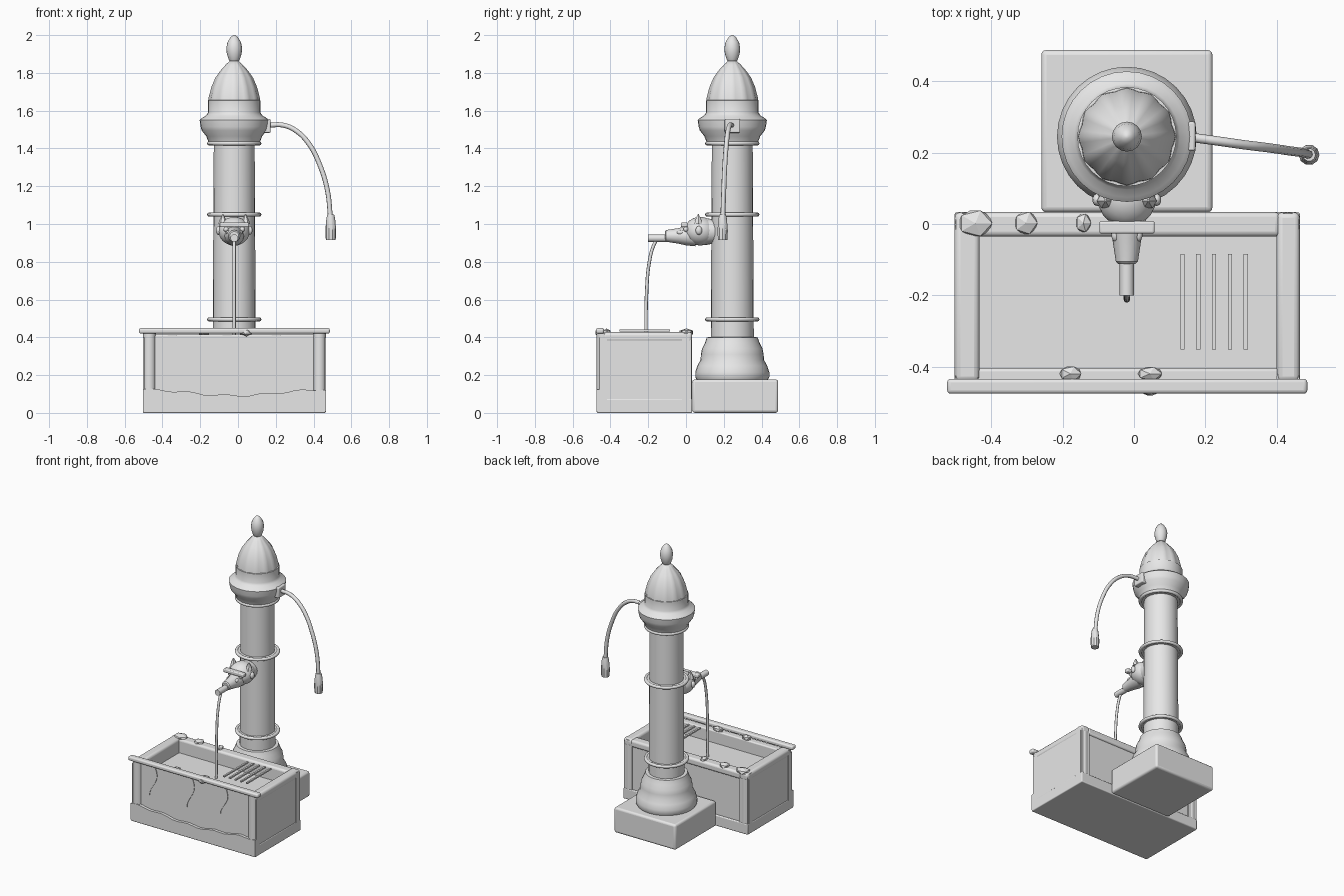
import bpy, bmesh, math
from mathutils import Vector

if "Cube" in bpy.data.objects:
    bpy.data.objects.remove(bpy.data.objects["Cube"])

stone = bpy.data.materials.new("stone grey")
stone.diffuse_color = (0.8, 0.8, 0.8, 1)
stone.use_nodes = True
stone.node_tree.nodes["Principled BSDF"].inputs["Base Color"].default_value = stone.diffuse_color
CX, CY = -0.02, 0.245   # column axis


def finish(name, bm, bevel=0, angle=35):
    bmesh.ops.recalc_face_normals(bm, faces=bm.faces)
    me = bpy.data.meshes.new(name)
    bm.to_mesh(me)
    bm.free()
    me.materials.append(stone)
    ob = bpy.data.objects.new(name, me)
    bpy.context.collection.objects.link(ob)
    if bevel:
        m = ob.modifiers.new("bevel", 'BEVEL')
        m.width, m.segments = bevel, 3
    bpy.ops.object.select_all(action='DESELECT')
    ob.select_set(True)
    bpy.context.view_layer.objects.active = ob
    bpy.ops.object.shade_smooth_by_angle(angle=math.radians(angle))
    return ob


def box(name, x0, x1, y0, y1, z0, z1, bevel=0):
    bm = bmesh.new()
    bmesh.ops.create_cube(bm, size=1)
    for v in bm.verts:
        v.co = ((x0 + x1) / 2 + v.co.x * (x1 - x0),
                (y0 + y1) / 2 + v.co.y * (y1 - y0),
                (z0 + z1) / 2 + v.co.z * (z1 - z0))
    return finish(name, bm, bevel)


def lathe(name, profile, n=32, at=(CX, CY, 0), axis='Z', lobes=None, angle=35):
    """Spin (radius, height) points about an axis; lobes scallops the outline."""
    bm = bmesh.new()
    rings = []
    for r, h in profile:
        ring = []
        for i in range(n):
            a = 2 * math.pi * i / n
            k = r * (1 + (lobes[1] * math.cos(lobes[0] * a) if lobes else 0))
            p = Vector((k * math.cos(a), k * math.sin(a), h))
            if axis == 'Y':
                p = Vector((p.x, h, p.y))
            ring.append(bm.verts.new(p + Vector(at)))
        rings.append(ring)
    for a, b in zip(rings, rings[1:]):
        for i in range(n):
            j = (i + 1) % n
            bm.faces.new((a[i], a[j], b[j], b[i]))
    bm.faces.new(rings[0])
    bm.faces.new(rings[-1])
    return finish(name, bm, angle=angle)


def ring(name, radius, tube, z, n=40, m=8):
    bm = bmesh.new()
    g = [[bm.verts.new((CX + (radius + tube * math.cos(b)) * math.cos(a),
                        CY + (radius + tube * math.cos(b)) * math.sin(a),
                        z + tube * math.sin(b)))
          for b in (2 * math.pi * j / m for j in range(m))]
         for a in (2 * math.pi * i / n for i in range(n))]
    for i in range(n):
        for j in range(m):
            p, q, k = g[i], g[(i + 1) % n], (j + 1) % m
            bm.faces.new((p[j], q[j], q[k], p[k]))
    finish(name, bm, angle=60)


def tube(name, points, radius):
    cu = bpy.data.curves.new(name, 'CURVE')
    cu.dimensions = '3D'
    cu.bevel_depth, cu.bevel_resolution, cu.use_fill_caps = radius, 2, True
    cu.resolution_u = 6
    sp = cu.splines.new('BEZIER')
    sp.bezier_points.add(len(points) - 1)
    for bp, p in zip(sp.bezier_points, points):
        bp.co = p
        bp.handle_left_type = bp.handle_right_type = 'AUTO'
    cu.materials.append(stone)
    ob = bpy.data.objects.new(name, cu)
    bpy.context.collection.objects.link(ob)


def ball(name, at, size, sub=3, angle=60):
    bm = bmesh.new()
    bmesh.ops.create_icosphere(bm, subdivisions=sub, radius=1)
    for v in bm.verts:
        v.co = [c + s * p for c, s, p in zip(at, size, v.co)]
    finish(name, bm, angle=angle)


def prism(name, outline, y0, y1):
    """Extrude an (x, z) outline along y."""
    bm = bmesh.new()
    f = bm.faces.new([bm.verts.new((x, y0, z)) for x, z in outline])
    ext = bmesh.ops.extrude_face_region(bm, geom=[f])
    for v in ext['geom']:
        if isinstance(v, bmesh.types.BMVert):
            v.co.y = y1
    finish(name, bm)


# Column: block, pedestal, shaft, rings, capital, dome, finial
box("column_block", -0.26, 0.22, 0.033, 0.488, 0, 0.177, 0.014)
lathe("pedestal", [(0.185, 0.17), (0.196, 0.19), (0.196, 0.215), (0.185, 0.25),
                   (0.168, 0.28), (0.166, 0.31), (0.16, 0.34), (0.145, 0.37),
                   (0.135, 0.4), (0.1, 0.402)])
lathe("shaft", [(0.114, 0.39), (0.108, 1.45)], 24)
for i, z in enumerate((0.495, 1.05, 1.427)):
    ring("shaft_ring_%d" % (i + 1), 0.133, 0.011, z)
    lathe("ring_collar_%d" % (i + 1), [(0.126, z - 0.007), (0.126, z + 0.007)])
lathe("capital", [(0.12, 1.432), (0.137, 1.436), (0.148, 1.465), (0.172, 1.495),
                  (0.178, 1.515), (0.183, 1.55), (0.17, 1.562), (0.148, 1.575),
                  (0.139, 1.59), (0.139, 1.655), (0.12, 1.657)])
lathe("dome", [(0.135, 1.64), (0.132, 1.67), (0.118, 1.725), (0.097, 1.775),
               (0.073, 1.81), (0.045, 1.842), (0.022, 1.865)],
      48, lobes=(12, 0.025), angle=50)
lathe("finial", [(0.02, 1.855), (0.029, 1.87), (0.039, 1.9), (0.042, 1.93),
                 (0.036, 1.962), (0.02, 1.988), (0.006, 2.0)], 16, angle=60)

# Side arm with hanging nozzle
box("arm_bracket", 0.13, 0.172, 0.205, 0.287, 1.483, 1.556, 0.006)
tube("arm_pipe", [(0.16, 0.243, 1.523), (0.24, 0.232, 1.523), (0.31, 0.222, 1.492),
                  (0.375, 0.214, 1.425), (0.43, 0.206, 1.32), (0.473, 0.2, 1.18),
                  (0.49, 0.195, 1.03)], 0.013)
lathe("arm_nozzle", [(0.018, 1.05), (0.023, 1.03), (0.029, 0.965), (0.026, 0.915)],
      10, at=(0.491, 0.194, 0))

# Basin: floor, plinth, walls, corner posts and rims
X0, X1, Y0, Y1 = -0.503, 0.465, -0.473, 0.033
box("basin_floor", X0 + 0.03, X1 - 0.03, Y0 + 0.03, Y1 - 0.03, 0.012, 0.33)
box("basin_plinth", X0, X1, Y0, Y1, 0, 0.075, 0.006)
box("left_wall", X0 + 0.003, -0.433, Y0 + 0.025, Y1 - 0.003, 0.07, 0.4)
box("right_wall", 0.4, X1 - 0.003, Y0 + 0.025, Y1 - 0.003, 0.07, 0.4)
box("front_wall", X0 + 0.03, X1 - 0.03, Y0 + 0.02, -0.405, 0.07, 0.415, 0.008)
box("back_wall", X0 + 0.03, X1 - 0.03, -0.035, Y1 - 0.012, 0.07, 0.4)
box("left_rim", X0, -0.433, Y0 + 0.03, Y1, 0.375, 0.427, 0.016)
box("right_rim", 0.4, X1, Y0 + 0.03, Y1, 0.375, 0.427, 0.016)
box("back_rim", -0.45, 0.41, -0.035, Y1, 0.375, 0.424, 0.014)
box("front_rail", -0.524, 0.486, -0.476, -0.434, 0.42, 0.449, 0.01)
for side, x in (("left", X0 + 0.034), ("right", X1 - 0.034)):
    for end, y in (("front", Y0 + 0.034), ("back", Y1 - 0.034)):
        lathe("%s_%s_post" % (side, end), [(0.034, 0.06), (0.034, 0.421)], 16, at=(x, y, 0))
        box("%s_%s_post_side" % (side, end), min(x, math.copysign(0.484, x) - 0.019),
            max(x, math.copysign(0.484, x) - 0.019), y - 0.02, y + 0.02, 0.06, 0.4)

# Worn ledge with a wavy top edge along the front
wave = [(X0 + (X1 - X0) * i / 24,
         0.108 + 0.016 * math.cos(i * math.pi / 12) + 0.006 * math.sin(i * 1.3))
        for i in range(25)]
prism("front_ledge", [(X0, 0.01)] + wave + [(X1, 0.01)], Y0, Y0 + 0.05)

# Water streaks on the front face
for k, (x, low) in enumerate(((-0.35, 0.21), (-0.06, 0.2), (0.2, 0.22))):
    left, right = [], []
    for i in range(9):
        t = i / 8
        mid, w = x + 0.022 * math.sin(t * 5), 0.022 * (1 - t) + 0.003
        z = 0.415 + (low - 0.415) * t
        left.append((mid - w, z))
        right.append((mid + w, z))
    prism("water_streak_%d" % (k + 1), left + right[::-1], Y0 + 0.016, Y0 + 0.022)

# Grille bars above the water
for i in range(5):
    x = 0.136 + 0.0443 * i
    box("grille_bar_%d" % (i + 1), x - 0.006, x + 0.006, -0.352, -0.084, 0.431, 0.441)

# Loose stones on the rims
for i, (x, y, r, ry) in enumerate(((-0.445, 0.002, 0.053, 0.042), (-0.303, 0.003, 0.036, 0.036),
                                   (-0.142, 0.003, 0.024, 0.03), (-0.178, -0.42, 0.034, 0.024),
                                   (0.045, -0.42, 0.038, 0.022), (0.045, -0.465, 0.03, 0.018))):
    ball("rim_stone_%d" % (i + 1), (x, y, 0.426), (r, ry, 0.021), 1, 5)

# Animal head spout
ball("head", (CX, 0.075, 0.962), (0.083, 0.085, 0.076))
lathe("head_collar", [(0.06, 0.17), (0.072, 0.1), (0.066, 0.08)], 20, (CX, 0, 0.96), 'Y')
lathe("snout", [(0.055, 0.05), (0.05, 0.0), (0.041, -0.04), (0.031, -0.105), (0.024, -0.112)],
      12, (CX, 0, 0.937), 'Y')
lathe("spout_pipe", [(0.02, -0.08), (0.02, -0.2)], 16, (CX, 0, 0.925), 'Y')
box("brow", -0.097, 0.058, -0.027, 0.008, 0.983, 1.008, 0.006)
for side, s in (("left", -1), ("right", 1)):
    ball(side + "_eye", (CX + s * 0.043, 0.0, 0.972), (0.014, 0.014, 0.014), 2)
    ball(side + "_cheek", (CX + s * 0.083, 0.068, 0.966), (0.014, 0.018, 0.024), 2)
    ball(side + "_nostril", (CX + s * 0.032, -0.03, 0.955), (0.012, 0.02, 0.012), 2)
    lathe(side + "_ear", [(0.024, 1.0), (0.018, 1.022), (0.003, 1.052)], 6,
          (CX + s * 0.06, 0.065, 0))

# Falling water
tube("water_stream", [(CX, -0.15, 0.925), (CX, -0.172, 0.885), (CX, -0.194, 0.8),
                      (CX, -0.208, 0.65), (CX, -0.212, 0.325)], 0.009)
